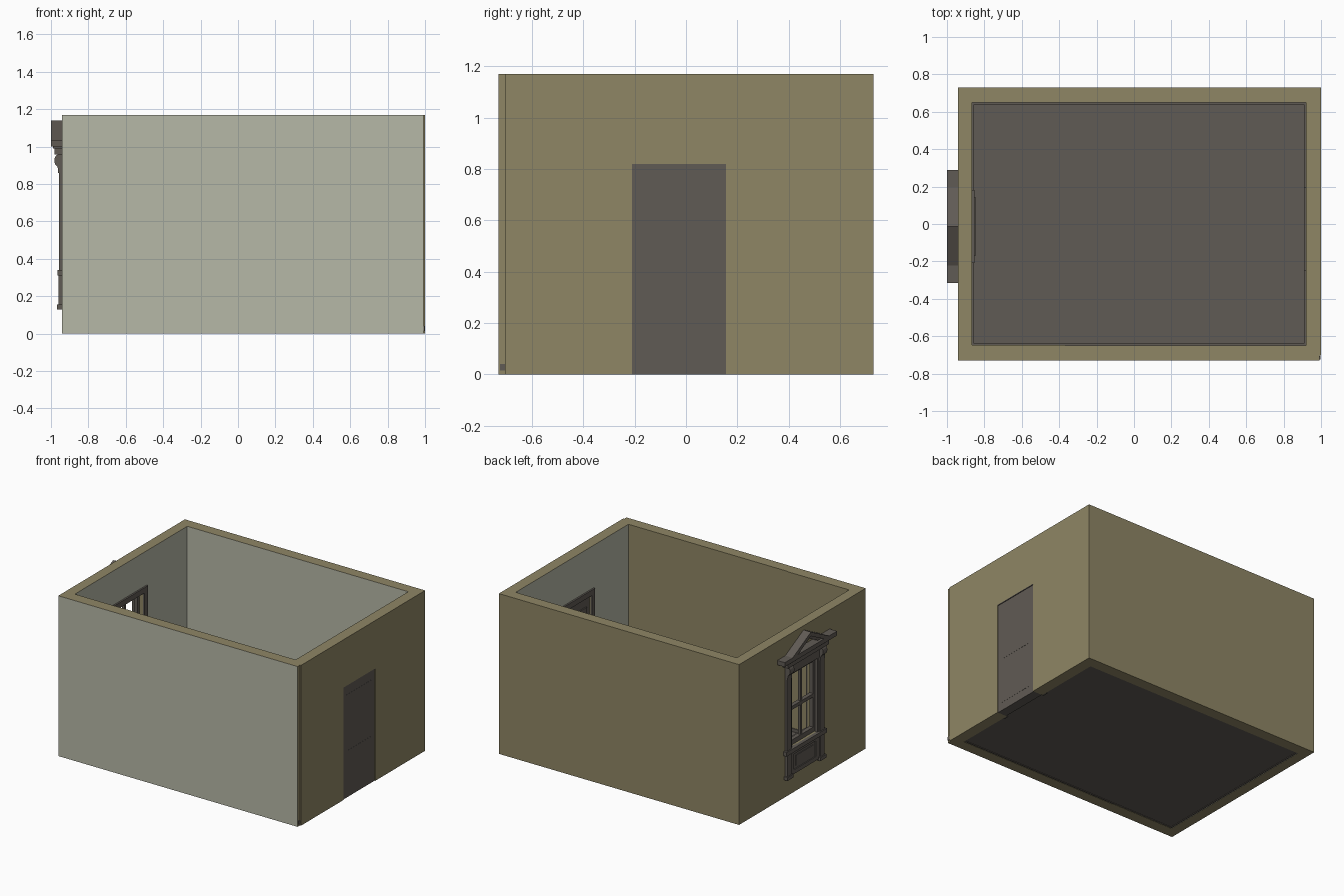
import bpy, bmesh, math
from mathutils import Vector

if "Cube" in bpy.data.objects:
    bpy.data.objects.remove(bpy.data.objects["Cube"])


def material(name, rgb):
    m = bpy.data.materials.new(name)
    m.diffuse_color = (*rgb, 1)
    m.use_nodes = True
    m.node_tree.nodes["Principled BSDF"].inputs["Base Color"].default_value = m.diffuse_color
    return m


OLIVE = material("olive_plaster", (0.275, 0.24, 0.130))
PALE = material("pale_sage_plaster", (0.47, 0.48, 0.385))
GREY = material("warm_grey", (0.118, 0.104, 0.090))


def finish(name, bm, mats):
    bmesh.ops.recalc_face_normals(bm, faces=bm.faces)
    me = bpy.data.meshes.new(name)
    bm.to_mesh(me)
    bm.free()
    for m in mats:
        me.materials.append(m)
    ob = bpy.data.objects.new(name, me)
    bpy.context.collection.objects.link(ob)
    return ob


def box(name, x, y, z, mat=GREY, pale=None):
    """Box from ranges; faces pointing along 'pale' take the sage colour."""
    bm = bmesh.new()
    bmesh.ops.create_cube(bm, size=1)
    for v in bm.verts:
        v.co = [r[0] + (c + 0.5) * (r[1] - r[0]) for c, r in zip(v.co, (x, y, z))]
    bm.normal_update()
    if pale:
        for f in bm.faces:
            f.material_index = int(f.normal.dot(Vector(pale)) > 0.9)
    return finish(name, bm, [mat, PALE] if pale else [mat])


def prism(name, pts, offset, mat=GREY):
    """Extrude a 3D outline along an offset."""
    bm = bmesh.new()
    face = bm.faces.new([bm.verts.new(p) for p in pts])
    ext = bmesh.ops.extrude_face_region(bm, geom=[face])
    verts = [g for g in ext["geom"] if isinstance(g, bmesh.types.BMVert)]
    bmesh.ops.translate(bm, verts=verts, vec=offset)
    if not any(f for f in bm.faces if set(f.verts) == set(face.verts)):
        bm.faces.new(face.verts)
    return finish(name, bm, [mat])


def cut(wall, name, x, y, z):
    cutter = box(name, x, y, z, OLIVE)
    cutter.hide_render = True
    cutter.hide_viewport = True
    mod = wall.modifiers.new("opening", 'BOOLEAN')
    mod.operation = 'DIFFERENCE'
    mod.solver = 'EXACT'
    mod.object = cutter


H = (0, 1.17)
XI = (-0.865, 0.92)
CY = -0.013          # window centre line
WZ = (0.34, 0.88)    # window opening height
WH = 0.155           # window half width
DY = (-0.21, 0.155)  # door opening

# walls
left = box("left_wall", (-0.94, XI[0]), (-0.703, 0.73), H, OLIVE, (1, 0, 0))
right = box("right_wall", (XI[1], 1.0), (-0.703, 0.73), H, OLIVE, (-1, 0, 0))
box("back_wall", XI, (0.65, 0.73), H, OLIVE, (0, -1, 0))
box("front_wall_outer", (-0.94, 0.992), (-0.73, -0.703), H, OLIVE, (0, -1, 0))
box("front_wall_inner", XI, (-0.703, -0.65), H, OLIVE)
box("front_wall_lining", (XI[0], -0.37), (-0.65, -0.646), H, OLIVE)
cut(left, "window_cutter", (-1.1, -0.8), (CY - WH, CY + WH), WZ)
cut(right, "door_cutter", (0.85, 1.1), DY, (-0.1, 0.82))

# floor and skirting
box("floor", XI, (-0.65, 0.65), (0.006, 0.016))
box("front_skirting_end", (0.95, 0.997), (-0.725, -0.705), (0.015, 0.04))
box("back_skirting", XI, (0.64, 0.65), (0.002, 0.04))
box("front_skirting", XI, (-0.65, -0.64), (0.002, 0.04))
box("left_skirting", (XI[0], XI[0] + 0.01), (-0.64, 0.64), (0.002, 0.04))
for i, r in enumerate(((-0.64, DY[0] - 0.04), (DY[1] + 0.04, 0.64))):
    box(f"right_skirting_{i}", (XI[1] - 0.01, XI[1]), r, (0.002, 0.04))

# door with shallow panels and inner casing
box("door_frame", (0.925, 0.995), DY, (0, 0.82))
box("door_cap", (0.96, 1.0), DY, (0.814, 0.82))
for i, z in enumerate(((0.06, 0.34), (0.39, 0.75))):
    box(f"door_panel_{i}", (0.917, 0.996), (-0.17, 0.11), z)
for i, y in enumerate(((DY[0] - 0.04, DY[0]), (DY[1], DY[1] + 0.04))):
    box(f"door_casing_{i}", (0.908, 0.92), y, (0, 0.86))
box("door_casing_top", (0.908, 0.92), DY, (0.82, 0.86))


def pair(name, x, a, b, z):
    """Two boxes mirrored about the window centre line."""
    for s, side in ((1, "left"), (-1, "right")):
        box(f"{name}_{side}", x, sorted((CY + s * a, CY + s * b)), z)


def span(name, x, h, z):
    box(name, x, (CY - h, CY + h), z)


# window sash: frame, meeting rail and glazing bar
SX = (-0.925, -0.895)
pair("sash_stile", SX, WH - 0.022, WH, WZ)
for n, z in (("bottom", (0.34, 0.375)), ("middle", (0.595, 0.62)), ("top", (0.855, 0.88))):
    span(f"sash_rail_{n}", SX, WH - 0.022, z)
span("glazing_bar", (-0.92, -0.9), 0.009, WZ)

# outer casing
pair("casing", (-0.958, -0.94), 0.165, 0.215, (0.33, 0.96))
pair("casing_bead", (-0.95, -0.93), WH - 0.008, 0.165, WZ)
span("casing_head", (-0.952, -0.94), 0.165, (0.88, 0.96))
span("sill", (-0.966, -0.9), 0.232, (0.31, 0.34))

# inner casing
pair("inner_casing", (-0.865, -0.853), WH, WH + 0.04, (0.3, 0.92))
span("inner_casing_head", (-0.865, -0.853), WH, (0.88, 0.92))
span("inner_sill", (-0.895, -0.845), WH, (0.32, 0.342))

# apron with pedestals and a framed panel
pair("pedestal", (-0.96, -0.94), 0.165, 0.215, (0.13, 0.31))
pair("plinth", (-0.968, -0.94), 0.155, 0.225, (0.13, 0.155))
span("apron", (-0.945, -0.94), 0.165, (0.14, 0.31))
span("apron_rail_top", (-0.952, -0.94), 0.165, (0.285, 0.31))
span("apron_rail_bottom", (-0.952, -0.94), 0.165, (0.14, 0.17))
pair("apron_stile", (-0.952, -0.94), 0.125, 0.165, (0.17, 0.285))
span("apron_panel", (-0.95, -0.94), 0.1, (0.19, 0.265))

# scrolled brackets under the cornice
scroll = [(-0.94, 0.86), (-0.962, 0.86), (-0.964, 0.89)]
for i in range(7):
    a = math.radians(-70 + i * 25)
    scroll.append((-0.962 - 0.02 * math.cos(a), 0.925 + 0.032 * math.sin(a)))
scroll.append((-0.94, 0.957))
for s in (1, -1):
    y0 = CY + s * 0.19 - 0.025
    prism("bracket_" + ("left" if s > 0 else "right"),
          [(x, y0, z) for x, z in scroll], (0, 0.05, 0))

# cornice
span("frieze", (-0.98, -0.94), 0.235, (0.957, 0.99))
span("cornice_bed", (-0.988, -0.94), 0.265, (0.99, 1.0))
span("cornice_shelf", (-1.0, -0.94), 0.302, (1.0, 1.032))

# raking pediment: upper moulding and set-back lower moulding
for s, side in ((1, "left"), (-1, "right")):
    for n, x, top, t in (("upper", -1.0, 0.0, 0.03), ("lower", -0.98, 0.03, 0.022)):
        slope = 0.108 / 0.21
        zt = 1.14 - top
        w0 = (zt - 1.032) / slope
        w1 = (zt - t - 1.032) / slope
        pts = [(0, zt), (w0, 1.032), (w1, 1.032), (0, zt - t)]
        prism(f"pediment_{n}_{side}", [(x, CY + s * y, z) for y, z in pts], (-0.94 - x, 0, 0))
